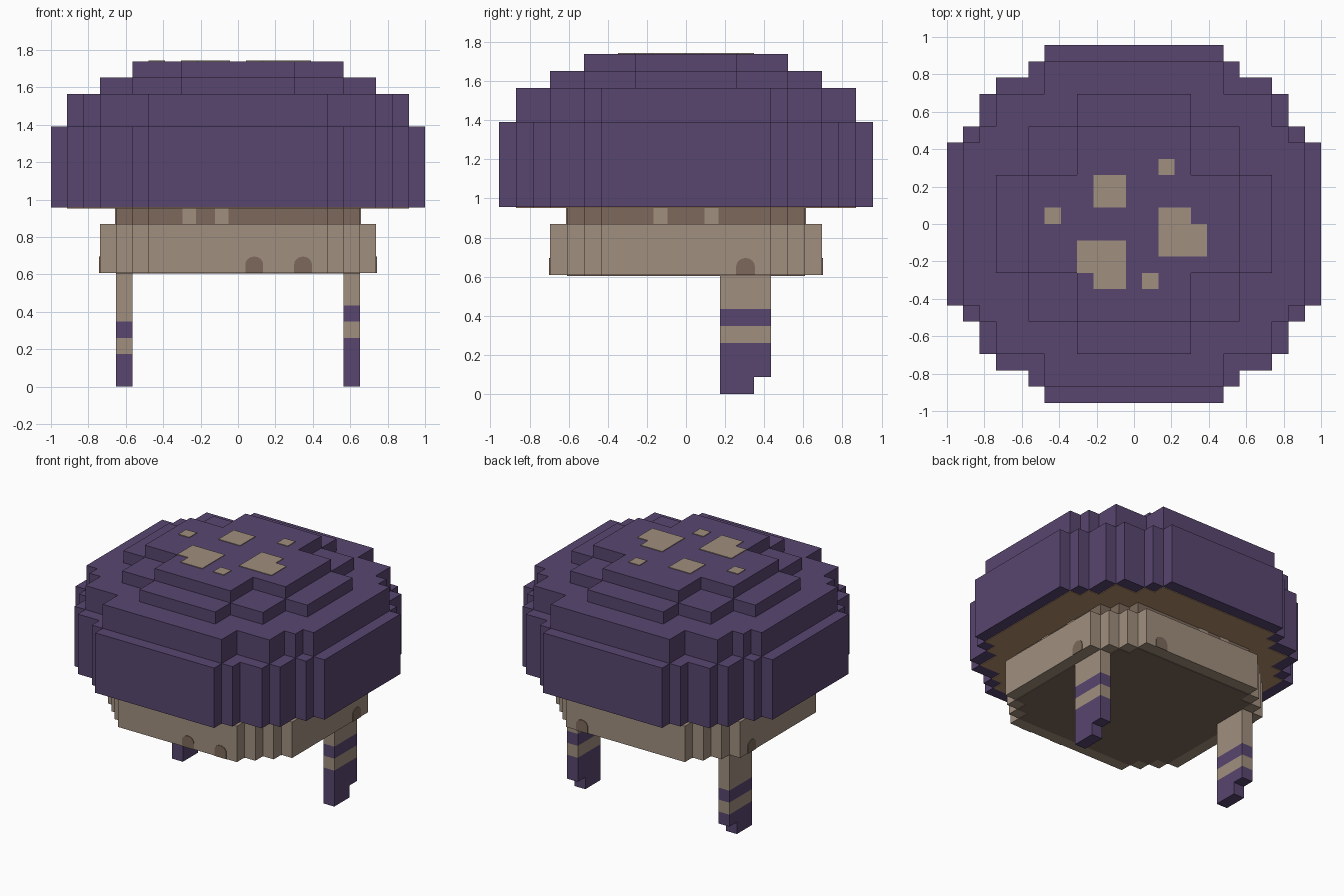
import bpy, bmesh, math

if "Cube" in bpy.data.objects:
    bpy.data.objects.remove(bpy.data.objects["Cube"])

U = 2 / 23      # one block of the grid
T = 0.05        # thickness of painted plates, in blocks


def material(name, r, g, b):
    def linear(c):
        c /= 255
        return c / 12.92 if c <= 0.04045 else ((c + 0.055) / 1.055) ** 2.4
    m = bpy.data.materials.new(name)
    m.diffuse_color = (linear(r), linear(g), linear(b), 1)
    m.use_nodes = True
    m.node_tree.nodes["Principled BSDF"].inputs["Base Color"].default_value = m.diffuse_color
    return m


PURPLE = material("purple", 88, 70, 112)
TAN = material("tan", 160, 143, 126)
BROWN = material("dark_brown", 124, 105, 91)
GILL = material("gill_brown", 183, 147, 112)


def prism(name, outline, mat, offset):
    """Extrude a closed 3D outline (in blocks) along an offset vector."""
    bm = bmesh.new()
    low = [bm.verts.new([c * U for c in p]) for p in outline]
    high = [bm.verts.new([(c + o) * U for c, o in zip(p, offset)]) for p in outline]
    bm.faces.new(low[::-1])
    bm.faces.new(high)
    n = len(low)
    for i in range(n):
        j = (i + 1) % n
        bm.faces.new((low[i], low[j], high[j], high[i]))
    bmesh.ops.recalc_face_normals(bm, faces=bm.faces)
    mesh = bpy.data.meshes.new(name)
    bm.to_mesh(mesh)
    bm.free()
    mesh.materials.append(mat)
    ob = bpy.data.objects.new(name, mesh)
    bpy.context.collection.objects.link(ob)
    return ob


def slab(name, steps, z0, z1, mat):
    """Stepped round slab: steps lists half sizes (x, y) from the widest inwards."""
    q = [steps[0]]
    for (_, y), (x2, y2) in zip(steps, steps[1:]):
        q += [(x2, y), (x2, y2)]
    ring = (q + [(-x, y) for x, y in q[::-1]]
            + [(-x, -y) for x, y in q] + [(x, -y) for x, y in q[::-1]])
    return prism(name, [(x, y, z0) for x, y in ring], mat, (0, 0, z1 - z0))


def box(name, x0, x1, y0, y1, z0, z1, mat):
    return prism(name, [(x0, y0, z0), (x1, y0, z0), (x1, y1, z0), (x0, y1, z0)],
                 mat, (0, 0, z1 - z0))


def wall_plate(name, side, centre, dist, profile, mat):
    """Thin plate on a wall; profile holds (sideways, z) points."""
    if side in ("front", "back"):
        s = -1 if side == "front" else 1
        pts, off = [(centre + a, s * dist, z) for a, z in profile], (0, s * T, 0)
    else:
        s = -1 if side == "left" else 1
        pts, off = [(s * dist, centre + a, z) for a, z in profile], (s * T, 0, 0)
    prism(name, pts, mat, off)


# Cap tiers
slab("cap_rim", [(11.5, 5), (10.5, 6), (9.5, 8), (8.5, 9), (6.5, 10), (5.5, 11)], 11, 16, PURPLE)
slab("cap_shoulder", [(10.5, 5), (9.5, 6), (8.5, 8), (5.5, 10)], 16, 18, PURPLE)
slab("cap_upper", [(8.5, 3), (6.5, 6), (3.5, 8)], 18, 19, PURPLE)
slab("cap_crown", [(6.5, 3), (3.5, 6)], 19, 20, PURPLE)

# Brown gills under the cap
slab("gills", [(10.5, 5), (9.5, 6), (8.5, 8), (6.5, 9), (5.5, 10)], 11 - T, 11, GILL)

# Neck and body
slab("neck", [(7.5, 5), (6.5, 6), (5.5, 7)], 10, 11, BROWN)
slab("body", [(8.5, 5), (7.5, 6), (6.5, 7), (5.5, 8)], 7, 10, TAN)
slab("body_floor", [(7.5, 5), (6.5, 6), (5.5, 7)], 7 - T, 7, BROWN)

# Pale spots on the crown: x0, x1, y0, y1
SPOTS = [(1.5, 2.5, 3, 4), (-2.5, -0.5, 1, 3), (-5.5, -4.5, 0, 1), (0.5, 1.5, -4, -3),
         (1.5, 3.5, 0, 1), (1.5, 4.5, -2, 0), (-3.5, -0.5, -3, -1), (-2.5, -0.5, -4, -3)]
for s in SPOTS:
    box("crown_spot", *s, 20, 20 + T, TAN)

# Arched doorways along the foot of the body
arch = [(-0.55, 7), (0.55, 7)] + [
    (0.55 * math.cos(a), 7.5 + 0.5 * math.sin(a))
    for a in (math.pi * i / 8 for i in range(9))]
for side, centre, dist in [("front", 1, 8), ("front", 4, 8), ("back", 4, 8),
                           ("right", 3.5, 8.5), ("left", 3.5, 8.5)]:
    wall_plate("doorway", side, centre, dist, arch, BROWN)

# Pale windows on the neck
pane = [(-0.42, 10), (0.42, 10), (0.42, 11 - T), (-0.42, 11 - T)]
for side, dist, centres in [("front", 7, (-3, -1)), ("back", 7, (-3, -1)),
                            ("right", 7.5, (-1.5, 1.5)), ("left", 7.5, (-1.5, 1.5))]:
    for c in centres:
        wall_plate("neck_window", side, c, dist, pane, TAN)

# Striped legs; the lowest block is one shorter at the back
for name, x, top in [("left_leg", -7.5, 2), ("right_leg", 6.5, 3)]:
    box(name + "_foot", x, x + 1, 2, 4, 0, 1, PURPLE)
    for z0, z1, mat in [(1, top, PURPLE), (top, top + 1, TAN),
                        (top + 1, top + 2, PURPLE), (top + 2, 7, TAN)]:
        box(name + "_band", x, x + 1, 2, 5, z0, z1, mat)
